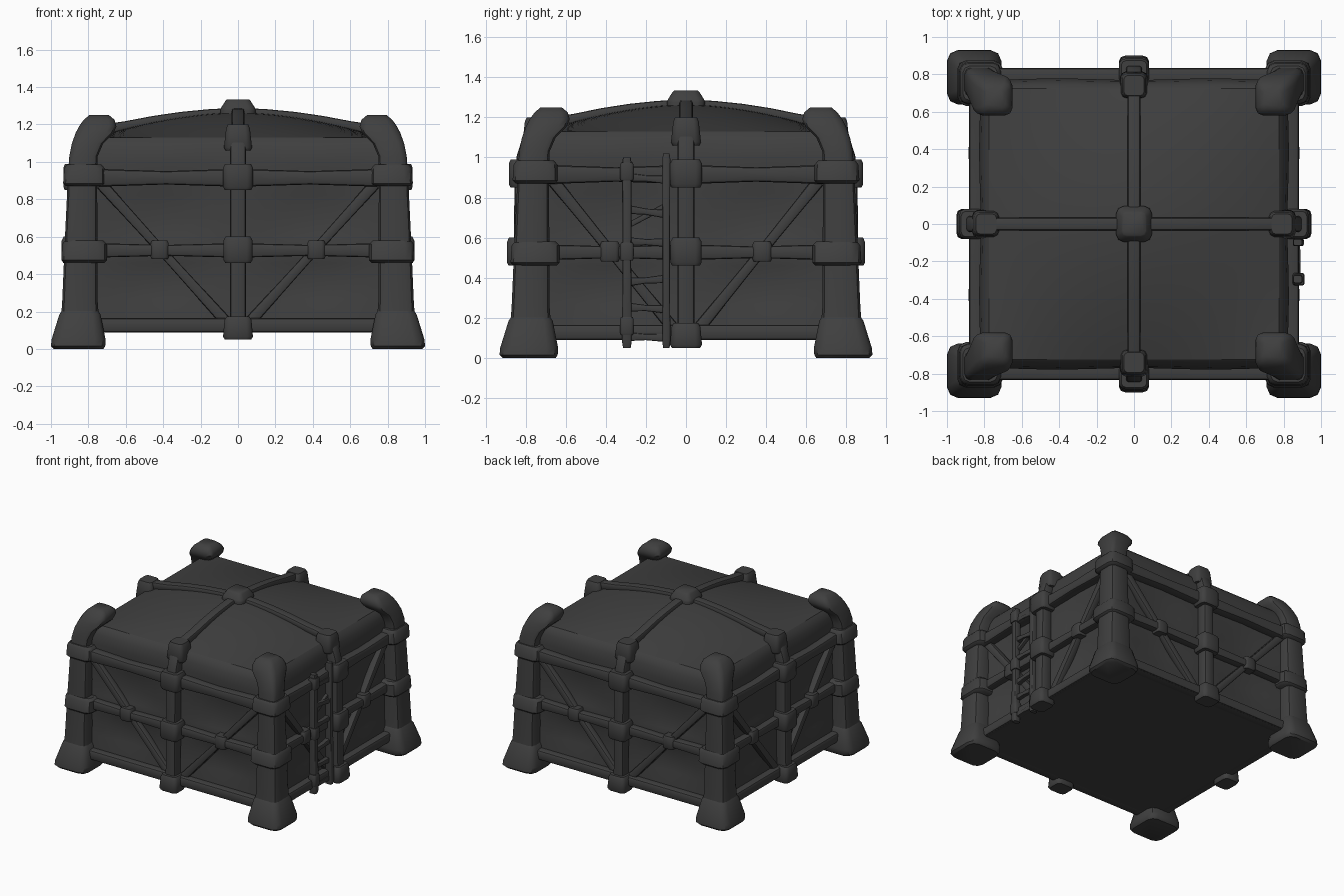
import bpy, bmesh, math, random
from mathutils import Vector

if "Cube" in bpy.data.objects:
    bpy.data.objects.remove(bpy.data.objects["Cube"])

random.seed(4)
mat = bpy.data.materials.new("dark grey")
mat.diffuse_color = (0.05, 0.05, 0.05, 1)
mat.use_nodes = True
mat.node_tree.nodes["Principled BSDF"].inputs["Base Color"].default_value = mat.diffuse_color

# rounded-square cross-section
SECTION = [(1, -.6), (1, .6), (.88, .88), (.6, 1), (-.6, 1), (-.88, .88),
           (-1, .6), (-1, -.6), (-.88, -.88), (-.6, -1), (.6, -1), (.88, -.88)]


def finish(name, bm, angle=42):
    bmesh.ops.recalc_face_normals(bm, faces=bm.faces)
    me = bpy.data.meshes.new(name)
    bm.to_mesh(me)
    bm.free()
    me.materials.append(mat)
    me.shade_smooth()
    me.set_sharp_from_angle(angle=math.radians(angle))
    ob = bpy.data.objects.new(name, me)
    bpy.context.collection.objects.link(ob)
    return ob


def sweep(name, stations, side, axis=None):
    """Sweep the section through (point, half_side, half_other) stations."""
    bm = bmesh.new()
    side = Vector(side).normalized()
    pts = [Vector(s[0]) for s in stations]
    rings = []
    for i, (p, a, b) in enumerate(stations):
        tan = Vector(axis) if axis else pts[min(i + 1, len(pts) - 1)] - pts[max(i - 1, 0)]
        up = tan.cross(side).normalized()
        rings.append([bm.verts.new(pts[i] + side * a * u + up * b * v) for u, v in SECTION])
    n = len(SECTION)
    for r0, r1 in zip(rings, rings[1:]):
        for k in range(n):
            bm.faces.new((r0[k], r0[(k + 1) % n], r1[(k + 1) % n], r1[k]))
    bm.faces.new(rings[0])
    bm.faces.new(rings[-1])
    return finish(name, bm)


def block(name, c, hx, hy, hz, top=1.0):
    """Chunky bevelled upright block around a joint."""
    c = Vector(c)
    prof = [(-1, .88, 1), (-.75, 1, 1), (.7, 1, top), (1, .85, top)]
    return sweep(name, [(c + Vector((0, 0, z * hz)), hx * k * t, hy * k * t)
                        for z, k, t in prof], (1, 0, 0), (0, 0, 1))


# --- corner posts, feet and bands (outer/inner edge by height) ---
POST = [(.12, .95, .74), (.25, .94, .75), (.6, .925, .752), (.95, .908, .753), (1.03, .902, .75),
        (1.10, .888, .72), (1.155, .868, .665), (1.19, .85, .65), (1.225, .825, .66), (1.25, .795, .69)]
FOOT = [(0, .985, .72), (.015, 1.0, .71), (.05, .997, .708), (.185, .955, .735), (.215, .935, .755)]
LOW_BAND = [(.46, .93, .715), (.475, .945, .70), (.56, .94, .70), (.58, .925, .72)]
HIGH_BAND = [(.87, .92, .725), (.885, .935, .71), (.965, .93, .712), (.985, .915, .73)]

for sx, lr in ((-1, "left"), (1, "right")):
    for sy, fb in ((-1, "front"), (1, "back")):
        for part, prof in (("post", POST), ("foot", FOOT),
                           ("low_band", LOW_BAND), ("high_band", HIGH_BAND)):
            sweep(f"{fb}_{lr}_{part}",
                  [((sx * (o + i) / 2, sy * ((o + i) / 2 - .07), z), (o - i) / 2, (o - i) / 2)
                   for z, o, i in prof], (1, 0, 0), (0, 0, 1))

# --- canvas walls: square rings sagging between the beams ---
WALL = [(.10, .83, 0), (.17, .828, .0), (.27, .822, .02), (.37, .82, .028), (.46, .822, .015),
        (.53, .825, 0), (.6, .822, .015), (.7, .818, .028), (.82, .82, .015), (.91, .82, 0),
        (1.0, .82, -.008), (1.07, .81, -.006), (1.11, .795, 0), (1.13, .775, 0)]
NORMALS = {"front": (0, -1), "right": (1, 0), "back": (0, 1), "left": (-1, 0)}
N = 16
bm = bmesh.new()
rings = []
for z, h, sag in WALL:
    ring = []
    for nx, ny in NORMALS.values():
        hn, ht = (h, h - .05) if nx else (h - .05, h)
        for i in range(N):
            t = -1 + 2 * i / N
            d = hn - sag * math.sin(math.pi * t) ** 2
            ring.append(bm.verts.new((nx * d - ny * t * ht, ny * d + nx * t * ht, z)))
    rings.append(ring)
for a, b in zip(rings, rings[1:]):
    for k in range(4 * N):
        j = (k + 1) % (4 * N)
        bm.faces.new((a[k], a[j], b[j], b[k]))
finish("canvas_walls", bm)

# --- canvas roof: tent-like dome ---
bm = bmesh.new()
bmesh.ops.create_grid(bm, x_segments=24, y_segments=24, size=1)
for v in bm.verts:
    u, w = v.co.x, v.co.y
    rise = (1 - abs(u) ** 1.75) * (1 - abs(w) ** 1.75)
    v.co = (u * .775, w * .725, 1.13 + .135 * rise)
finish("canvas_roof", bm)

# --- floor ---
bm = bmesh.new()
bmesh.ops.create_cube(bm, size=1)
for v in bm.verts:
    v.co = (v.co.x * 1.74, v.co.y * 1.64, .11 + v.co.z * .04)
finish("floor", bm)

# --- frame on each side ---
for name, (nx, ny) in NORMALS.items():
    off = 0 if nx else .05
    half = .70 if nx else .77
    tan = Vector((-ny, nx, 0))
    nor = Vector((nx, ny, 0))

    def P(d, t, z):
        return nor * (d - off) + tan * t + Vector((0, 0, z))

    # horizontal beams, thicker near the joints
    for label, z, hz, hd in (("bottom", .127, .038, .045), ("middle", .527, .034, .036),
                             ("upper", .915, .042, .045)):
        st = []
        for k in range(-4, 5):
            thick = 1 + .15 * math.cos(math.pi * k / 2) * (label != "bottom")
            st.append((P(.838, half * k / 4, z), hd, hz * thick))
        sweep(f"{name}_{label}_beam", st, nor)

    # diagonal braces with a knot at the middle beam
    for s in (-1, 1):
        a, b = P(.825, s * (half - .04), .88), P(.825, s * .05, .13)
        sweep(f"{name}_brace", [(a, .028, .03), (a.lerp(b, .5), .028, .024), (b, .028, .03)], nor)
        kd, kt = .05, .048
        block(f"{name}_brace_knot", P(.835, s * (half * .55 - .005), .53),
              kd if nx else kt, kt if nx else kd, .05)

    # middle post bending over into the roof ridge
    path = [(.87, .08), (.865, .5), (.86, .9), (.85, 1.0), (.825, 1.08), (.78, 1.145), (.72, 1.175)]
    path += [(x, 1.262 - .088 * (x / .68) ** 1.8) for x in (.6, .45, .3, .15, .04)]
    sweep(f"{name}_post_and_ridge",
          [(P(d, 0, z) if d > .7 else nor * (d - off * d / .7) + Vector((0, 0, z)), .043 if d > .8 else .034,
            .026 if z > 1.17 else .045) for d, z in path], tan)
    for d, z, hn, ht, hz, top in ((.88, .112, .07, .08, .062, .9), (.875, .53, .068, .078, .07, 1),
                                  (.868, .92, .066, .08, .07, 1), (.79, 1.13, .075, .075, .07, .85)):
        block(f"{name}_post_joint", P(d, 0, z), hn if nx else ht, ht if nx else hn, hz, top)

# --- roof centre cap ---
sweep("roof_centre_cap", [((0, 0, 1.2), .085, .085), ((0, 0, 1.275), .095, .095),
                          ((0, 0, 1.29), .09, .09), ((0, 0, 1.325), .068, .068),
                          ((0, 0, 1.333), .06, .06)], (1, 0, 0), (0, 0, 1))

# --- ladder on the right side ---
for label, y, w, top in (("outer", -.295, .024, 1.0), ("inner", -.098, .02, 1.02)):
    sweep(f"ladder_{label}_rail", [((.875, y, .05), .026, w * .8), ((.88, y, .08), .028, w),
                                   ((.876, y, .5), .025, w * .9), ((.875, y, top - .03), .026, w),
                                   ((.875, y, top), .022, w * .8)], (1, 0, 0), (0, 0, 1))
for z in (.16, .53, .93):
    block("ladder_rail_knot", (.88, -.295, z), .032, .034, .045)
for z in (.12, .26, .40, .56, .73, .90):
    a, b = random.uniform(-.025, .025), random.uniform(-.025, .025)
    sweep("ladder_rung", [((.868, -.31, z + a), .02, .024), ((.872, -.2, z + (a + b) / 2), .018, .015),
                          ((.868, -.09, z + b), .02, .022)], (1, 0, 0))
sweep("ladder_cross_tie", [((.862, -.29, .66), .014, .014), ((.862, -.1, .76), .014, .014)], (1, 0, 0))
